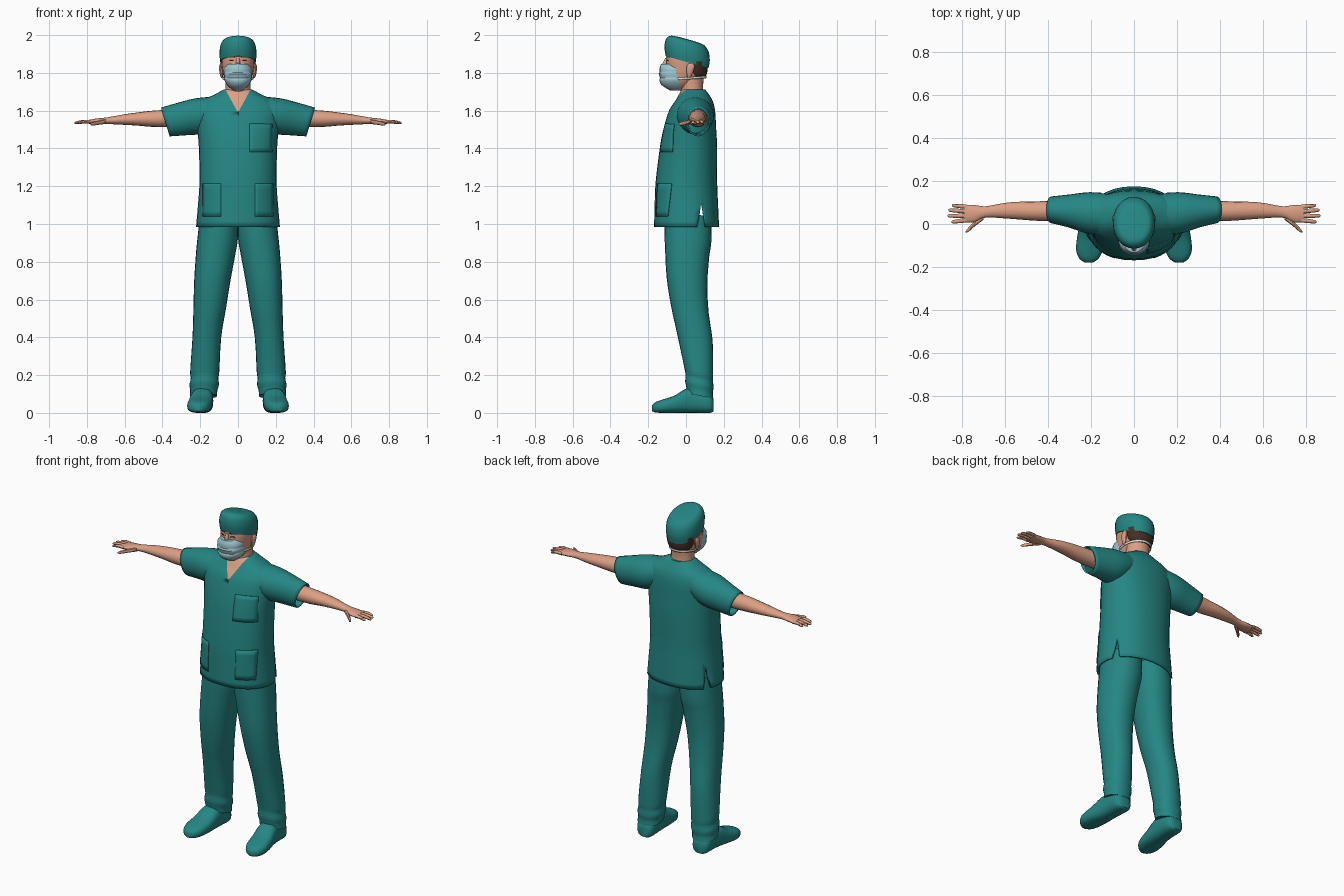
import bpy, bmesh, math
from mathutils import Vector

cube = bpy.data.objects.get("Cube")
if cube:
    bpy.data.objects.remove(cube, do_unlink=True)


def material(name, r, g, b):
    m = bpy.data.materials.new(name)
    m.use_nodes = True
    m.diffuse_color = (r, g, b, 1)
    m.node_tree.nodes["Principled BSDF"].inputs["Base Color"].default_value = (r, g, b, 1)
    return m


TEAL = material("scrub teal", 0.018, 0.24, 0.23)
SKIN = material("skin", 0.72, 0.35, 0.23)
MASK = material("mask blue", 0.34, 0.57, 0.63)
HAIR = material("hair brown", 0.06, 0.03, 0.018)
STRAP = material("strap white", 0.75, 0.78, 0.78)


def finish(name, bm, mat, mirror=False, thick=0):
    """Turn a bmesh into a smooth-shaded object with optional mirror and cloth thickness."""
    bmesh.ops.recalc_face_normals(bm, faces=bm.faces)
    me = bpy.data.meshes.new(name)
    bm.to_mesh(me)
    bm.free()
    me.materials.append(mat)
    ob = bpy.data.objects.new(name, me)
    bpy.context.collection.objects.link(ob)
    bpy.ops.object.select_all(action='DESELECT')
    ob.select_set(True)
    bpy.context.view_layer.objects.active = ob
    bpy.ops.object.shade_smooth_by_angle(angle=math.radians(45))
    if thick:
        s = ob.modifiers.new("thickness", 'SOLIDIFY')
        s.thickness, s.offset = thick, -1
    if mirror:
        ob.modifiers.new("mirror", 'MIRROR')
    return ob


def spline(rings, steps):
    """Smooth extra rings between the given ones (Catmull-Rom)."""
    out = []
    for i in range(len(rings) - 1):
        p1, p2 = rings[i], rings[i + 1]
        p0, p3 = rings[max(i - 1, 0)], rings[min(i + 2, len(rings) - 1)]
        for k in range(steps):
            t = k / steps
            out.append([b + t / 2 * (c - a + t * (2 * a - 5 * b + 4 * c - d + t * (3 * (b - c) + d - a)))
                        for a, b, c, d in zip(p0, p1, p2, p3)])
    return out + [list(rings[-1])]


def loft_mesh(axis, rings, sides=24, power=2.0, steps=3, shear=0.0, caps=(True, True)):
    """Skin rings (x, y, z, radius 1, radius 2) set square to an axis; shear slants them."""
    u, v = [(1, 2), (0, 2), (0, 1)][axis]
    bm, loops = bmesh.new(), []
    for x, y, z, r1, r2 in spline(rings, steps):
        loop = []
        for i in range(sides):
            a = math.tau * i / sides
            c, s = math.cos(a), math.sin(a)
            p = [x, y, z]
            p[u] += r1 * math.copysign(abs(c) ** (2 / power), c)
            off = r2 * math.copysign(abs(s) ** (2 / power), s)
            p[v] += off
            p[axis] += shear * off
            loop.append(bm.verts.new(p))
        loops.append(loop)
    for a, b in zip(loops, loops[1:]):
        for i in range(sides):
            j = (i + 1) % sides
            bm.faces.new((a[i], a[j], b[j], b[i]))
    for cap, loop in zip(caps, (loops[0], loops[-1])):
        if cap:
            bm.faces.new(loop)
    return bm


def loft(name, mat, axis, rings, mirror=False, thick=0, **kw):
    return finish(name, loft_mesh(axis, rings, **kw), mat, mirror, thick)


def plate(name, mat, target, x0, x1, z0, z1, lift=0.004, n=6):
    """Thin patch laid on the front of a target."""
    bpy.context.view_layer.update()
    bm, grid = bmesh.new(), []
    for i in range(n + 1):
        row = []
        for k in range(n + 1):
            x, z = x0 + (x1 - x0) * i / n, z0 + (z1 - z0) * k / n
            hit, pos, normal, _ = target.ray_cast(Vector((x, -1, z)), Vector((0, 1, 0)))
            row.append(bm.verts.new(pos + normal * lift if hit else (x, 0, z)))
        grid.append(row)
    for a, b in zip(grid, grid[1:]):
        for k in range(n):
            bm.faces.new((a[k], b[k], b[k + 1], a[k + 1]))
    return finish(name, bm, mat, thick=lift)


# Tunic with a V neckline cut into its front
bm = loft_mesh(2, [
    (0, .003, .985, .222, .172), (0, .002, 1.1, .212, .168), (0, .002, 1.22, .204, .163),
    (0, .013, 1.4, .207, .152), (0, .02, 1.5, .215, .14), (0, .032, 1.6, .222, .122),
    (0, .042, 1.65, .195, .1), (0, .042, 1.685, .125, .08), (0, .04, 1.712, .075, .062)],
    sides=32, power=2.2, caps=(False, True))
V_POINT, V_SLOPE = 1.59, 0.55
for side in (1, -1):
    faces = [f for f in bm.faces if f.calc_center_median().y < .04 and f.calc_center_median().z > 1.5]
    geom = faces + list({e for f in faces for e in f.edges}) + list({v for f in faces for v in f.verts})
    bmesh.ops.bisect_plane(bm, geom=geom, plane_co=(0, 0, V_POINT), plane_no=(side, 0, -V_SLOPE))
for f in bm.faces:
    c = f.calc_center_median()
    if c.y < .02 and abs(c.x) < (c.z - V_POINT) * V_SLOPE:
        f.material_index = 1
tunic = finish("tunic", bm, TEAL, thick=.01)
tunic.data.materials.append(SKIN)

# Side vents in the hem
cutter = loft("vent_cutter", TEAL, 2, [(.21, .08, .95, .07, .028), (.21, .08, 1.1, .07, .002)],
              mirror=True, sides=8, steps=1)
cutter.hide_render = True
cut = tunic.modifiers.new("vents", 'BOOLEAN')
cut.operation, cut.object = 'DIFFERENCE', cutter
bpy.context.view_layer.objects.active = tunic
for name in [m.name for m in tunic.modifiers]:
    bpy.ops.object.modifier_apply(modifier=name)
bpy.data.objects.remove(cutter, do_unlink=True)

# Pockets
plate("chest_pocket", TEAL, tunic, .06, .18, 1.38, 1.53)
plate("right_hip_pocket", TEAL, tunic, -.185, -.09, 1.04, 1.215)
plate("left_hip_pocket", TEAL, tunic, .09, .185, 1.04, 1.215)

# Sleeves, open at a slanted hem
loft("sleeves", TEAL, 0, [
    (.1, .045, 1.605, .09, .07), (.2, .05, 1.573, .098, .092), (.3, .06, 1.555, .077, .085),
    (.385, .066, 1.54, .062, .076)], mirror=True, thick=.008, shear=.3, caps=(True, False))

# Arms and palms
loft("arms", SKIN, 0, [
    (.32, .062, 1.56, .05, .048), (.45, .06, 1.557, .045, .043), (.52, .062, 1.556, .042, .036),
    (.6, .062, 1.553, .036, .028), (.69, .056, 1.547, .026, .018), (.745, .048, 1.543, .041, .016),
    (.79, .049, 1.54, .039, .011)], mirror=True, sides=16)

# Fingers and thumbs
for name, y0, x1, y1 in (("little", .08, .845, .086), ("ring", .059, .862, .064),
                         ("middle", .038, .866, .038), ("index", .018, .848, .01)):
    loft(name + "_fingers", SKIN, 0, [
        (.775, y0, 1.54, .011, .01), ((.775 + x1) / 2, (y0 + y1) / 2, 1.542, .0095, .009),
        (x1 - .008, y1, 1.536, .008, .007), (x1, y1, 1.535, .003, .003)], mirror=True, sides=8, steps=2)
loft("thumbs", SKIN, 0, [(.7, .035, 1.542, .016, .012), (.74, .002, 1.536, .013, .011),
                         (.77, -.027, 1.53, .01, .009), (.782, -.036, 1.528, .003, .003)],
     mirror=True, sides=8, steps=2)

# Trousers, gathered slightly above the hem
loft("trousers", TEAL, 2, [
    (.1, .01, 1.06, .1, .125), (.107, .01, .93, .107, .124), (.117, .006, .85, .105, .117),
    (.136, .005, .7, .096, .108), (.15, .02, .55, .086, .1), (.165, .047, .4, .076, .094),
    (.176, .068, .22, .077, .076), (.177, .07, .185, .073, .073), (.179, .071, .15, .078, .075),
    (.181, .072, .12, .072, .07), (.183, .075, .09, .072, .07)],
    mirror=True, power=2.2, shear=-.2)

# Shoes
loft("shoes", TEAL, 1, [
    (.185, .146, .038, .03, .03), (.186, .125, .05, .052, .05), (.188, .05, .064, .057, .064),
    (.192, 0, .064, .06, .064), (.2, -.06, .046, .064, .046), (.207, -.12, .036, .062, .036),
    (.209, -.16, .03, .045, .028), (.21, -.18, .025, .018, .016)], mirror=True, power=2.6)

# Neck and head
loft("neck", SKIN, 2, [(0, .04, 1.6, .07, .06), (0, .036, 1.68, .07, .062),
                       (0, .03, 1.72, .066, .06), (0, .03, 1.79, .066, .066)])
head = loft("head", SKIN, 2, [
    (0, -.045, 1.712, .03, .045), (0, -.032, 1.738, .056, .07), (0, -.01, 1.78, .075, .098),
    (0, 0, 1.83, .084, .106), (0, .003, 1.87, .088, .108), (0, .005, 1.92, .085, .105)], power=2.2)
loft("nose", SKIN, 2, [(0, -.108, 1.82, .018, .024), (0, -.106, 1.85, .012, .019),
                       (0, -.1, 1.88, .009, .01)], sides=10)
loft("ears", SKIN, 2, [(.084, .015, 1.772, .004, .006), (.087, .018, 1.79, .009, .014),
                       (.09, .024, 1.83, .011, .022), (.089, .026, 1.85, .005, .012)],
     mirror=True, sides=10)

# Eyes and brows
for side, x in (("right", -.034), ("left", .034)):
    plate(side + "_eye", HAIR, head, x - .011, x + .011, 1.862, 1.867, lift=.002, n=2)
    plate(side + "_brow", HAIR, head, x - .018, x + .018, 1.881, 1.887, lift=.003, n=3)

# Hair showing under the cap
loft("hair", HAIR, 2, [(0, .058, 1.775, .055, .042), (0, .052, 1.8, .076, .06),
                       (0, .047, 1.86, .089, .068)])

# Surgical cap: slanted band and crown
loft("cap", TEAL, 2, [
    (0, .006, 1.857, .094, .113), (0, .006, 1.9, .098, .12), (0, .006, 1.94, .094, .115),
    (0, .006, 1.962, .084, .102), (0, .008, 1.974, .068, .082), (0, .008, 1.978, .03, .04)],
    shear=-.28, power=2.1)

# Face mask with shallow pleats, and its straps
loft("face_mask", MASK, 2, [
    (0, -.052, 1.708, .028, .034), (0, -.06, 1.735, .058, .07), (0, -.062, 1.765, .073, .079),
    (0, -.062, 1.772, .071, .075), (0, -.062, 1.795, .076, .083), (0, -.062, 1.802, .073, .077),
    (0, -.06, 1.825, .074, .08), (0, -.068, 1.848, .05, .064)], steps=2, power=2.2)
loft("mask_straps", STRAP, 2, [(0, .01, 1.766, .079, .094), (0, .01, 1.778, .081, .096)],
     steps=1, thick=.003, shear=.06, caps=(False, False))
